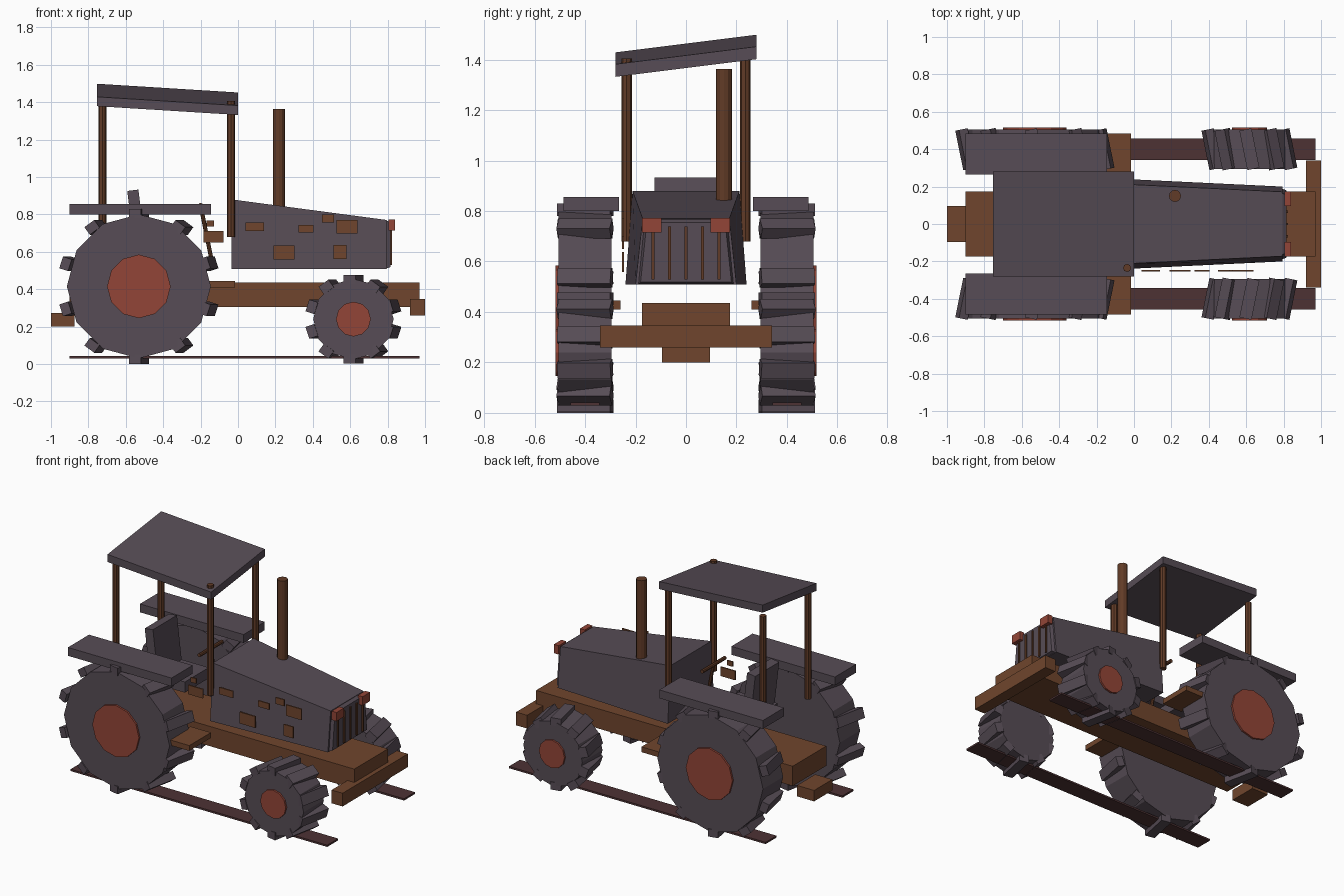
import bpy, bmesh, math
from mathutils import Matrix, Vector

if "Cube" in bpy.data.objects:
    bpy.data.objects.remove(bpy.data.objects["Cube"])


def material(name, color):
    m = bpy.data.materials.new(name)
    m.diffuse_color = (*color, 1)
    m.use_nodes = True
    m.node_tree.nodes["Principled BSDF"].inputs["Base Color"].default_value = m.diffuse_color
    return m


GREY = material("plum_grey", (0.095, 0.073, 0.092))
BROWN = material("rust_brown", (0.16, 0.060, 0.026))
DARK = material("dark_rust", (0.12, 0.044, 0.020))
RED = material("faded_red", (0.29, 0.060, 0.038))
TRACK = material("track_maroon", (0.075, 0.032, 0.034))


def finish(name, bm, mat):
    bmesh.ops.recalc_face_normals(bm, faces=bm.faces[:])
    me = bpy.data.meshes.new(name)
    bm.to_mesh(me)
    bm.free()
    me.materials.append(mat)
    ob = bpy.data.objects.new(name, me)
    bpy.context.collection.objects.link(ob)
    return ob


def add_box(bm, size, matrix):
    bmesh.ops.create_cube(bm, size=1, matrix=matrix @ Matrix.Diagonal((*size, 1)))


def box(name, x, y, z, mat):
    """Box from (min, max) ranges."""
    bm = bmesh.new()
    mid = [(a + b) / 2 for a, b in (x, y, z)]
    add_box(bm, [b - a for a, b in (x, y, z)], Matrix.Translation(mid))
    return finish(name, bm, mat)


def rod(name, a, b, r, mat, sides=8):
    a, b = Vector(a), Vector(b)
    d = b - a
    bm = bmesh.new()
    rot = d.to_track_quat('Z', 'Y').to_matrix().to_4x4()
    bmesh.ops.create_cone(bm, cap_ends=True, segments=sides, radius1=r, radius2=r,
                          depth=d.length, matrix=Matrix.Translation((a + b) / 2) @ rot)
    return finish(name, bm, mat)


def loft(name, sections, mat):
    """Solid through trapezoids (x, bottom half width, top half width, z0, z1)."""
    bm = bmesh.new()
    rings = [[bm.verts.new(p) for p in ((x, -wb, z0), (x, wb, z0), (x, wt, z1), (x, -wt, z1))]
             for x, wb, wt, z0, z1 in sections]
    for r, s in zip(rings, rings[1:]):
        for i in range(4):
            j = (i + 1) % 4
            bm.faces.new((r[i], r[j], s[j], s[i]))
    bm.faces.new(rings[0])
    bm.faces.new(rings[-1])
    return finish(name, bm, mat)


def wheel(name, x, z, side, r, lug_r, hub_r):
    y = 0.40 * side
    turn = Matrix.Rotation(math.pi / 2, 4, 'X')
    # tyre drum with ten skewed tread lugs
    bm = bmesh.new()
    bmesh.ops.create_cone(bm, cap_ends=True, segments=12, radius1=r, radius2=r, depth=0.21,
                          matrix=Matrix.Translation((x, y, z)) @ turn)
    depth = 0.05
    for i in range(10):
        a = math.radians(90 + 36 * i)
        c = (x + math.cos(a) * (lug_r - depth / 2), y, z + math.sin(a) * (lug_r - depth / 2))
        m = (Matrix.Translation(c) @ Matrix.Rotation(0.2 * side, 4, 'Z')
             @ Matrix.Rotation(-a, 4, 'Y'))
        add_box(bm, (depth, 0.215, 0.066), m)
    finish(name + "_tyre", bm, GREY)
    # hub disc
    bm = bmesh.new()
    bmesh.ops.create_cone(bm, cap_ends=True, segments=12, radius1=hub_r, radius2=hub_r,
                          depth=0.03, matrix=Matrix.Translation((x, 0.502 * side, z)) @ turn)
    finish(name + "_hub", bm, RED)


# frame, bumper and hitch
box("chassis", (-0.90, 0.97), (-0.175, 0.175), (0.305, 0.435), BROWN)
box("front_bumper", (0.92, 1.0), (-0.34, 0.34), (0.26, 0.347), BROWN)
box("rear_hitch", (-1.0, -0.875), (-0.095, 0.095), (0.20, 0.272), BROWN)

# engine hood and nose
loft("hood", [(-0.035, 0.24, 0.212, 0.508, 0.88), (0.795, 0.20, 0.172, 0.508, 0.77)], GREY)
loft("nose_plate", [(0.79, 0.19, 0.165, 0.51, 0.77), (0.815, 0.18, 0.155, 0.518, 0.755)], GREY)
for i in range(-2, 3):
    y = i * 0.065
    box("grille_bar", (0.81, 0.823), (y - 0.006, y + 0.006), (0.528, 0.738), DARK)

# wheels, fenders, steps, lamps and ground strips on both sides
for s, tag in ((-1, "right"), (1, "left")):
    wheel("rear_wheel_" + tag, -0.53, 0.415, s, 0.385, 0.415, 0.17)
    wheel("front_wheel_" + tag, 0.617, 0.24, s, 0.215, 0.237, 0.093)

    def span(a, b):
        return tuple(sorted((a * s, b * s)))
    box("fender_" + tag, (-0.90, -0.145), span(0.265, 0.485), (0.80, 0.855), GREY)
    box("step_" + tag, (-0.165, -0.015), span(0.26, 0.485), (0.41, 0.445), BROWN)
    box("headlamp_" + tag, (0.805, 0.84), span(0.097, 0.175), (0.715, 0.773), RED)
    box("ground_strip_" + tag, (-0.90, 0.97), span(0.343, 0.457), (0.03, 0.042), TRACK)
    for x in (-0.725, -0.037):
        rod("roof_post_" + tag, (x, 0.235 * s, 0.68), (x, 0.235 * s, 1.405), 0.0215, DARK)

# tilted roof slab
roof = box("roof", (-0.755, 0.0), (-0.28, 0.28), (1.39, 1.44), GREY)
for v in roof.data.vertices:
    v.co.z += 0.125 * v.co.y - 0.062 * (v.co.x + 0.3775)

# exhaust stack
rod("exhaust", (0.219, 0.15, 0.75), (0.219, 0.15, 1.363), 0.032, DARK, 12)

# seat
box("seat_base", (-0.58, -0.30), (-0.125, 0.125), (0.58, 0.65), GREY)
bm = bmesh.new()
add_box(bm, (0.06, 0.25, 0.32), Matrix.Translation((-0.543, 0, 0.77))
        @ Matrix.Rotation(-0.12, 4, 'Y'))
finish("seat_back", bm, GREY)

# steering column and handlebar
rod("steering_column", (-0.20, 0, 0.85), (-0.14, 0, 0.55), 0.011, DARK)
rod("steering_bar", (-0.20, -0.12, 0.85), (-0.20, 0.12, 0.85), 0.012, DARK)

# side patches: x centre, z centre, width, height
for x, z, w, h in ((0.09, 0.733, 0.10, 0.045), (0.364, 0.724, 0.08, 0.04),
                   (0.482, 0.778, 0.065, 0.042), (0.583, 0.735, 0.113, 0.072),
                   (0.246, 0.595, 0.113, 0.075), (0.545, 0.60, 0.07, 0.075),
                   (-0.132, 0.68, 0.107, 0.06), (-0.148, 0.75, 0.04, 0.032)):
    box("side_patch", (x - w / 2, x + w / 2), (-0.254, -0.245), (z - h / 2, z + h / 2), BROWN)
